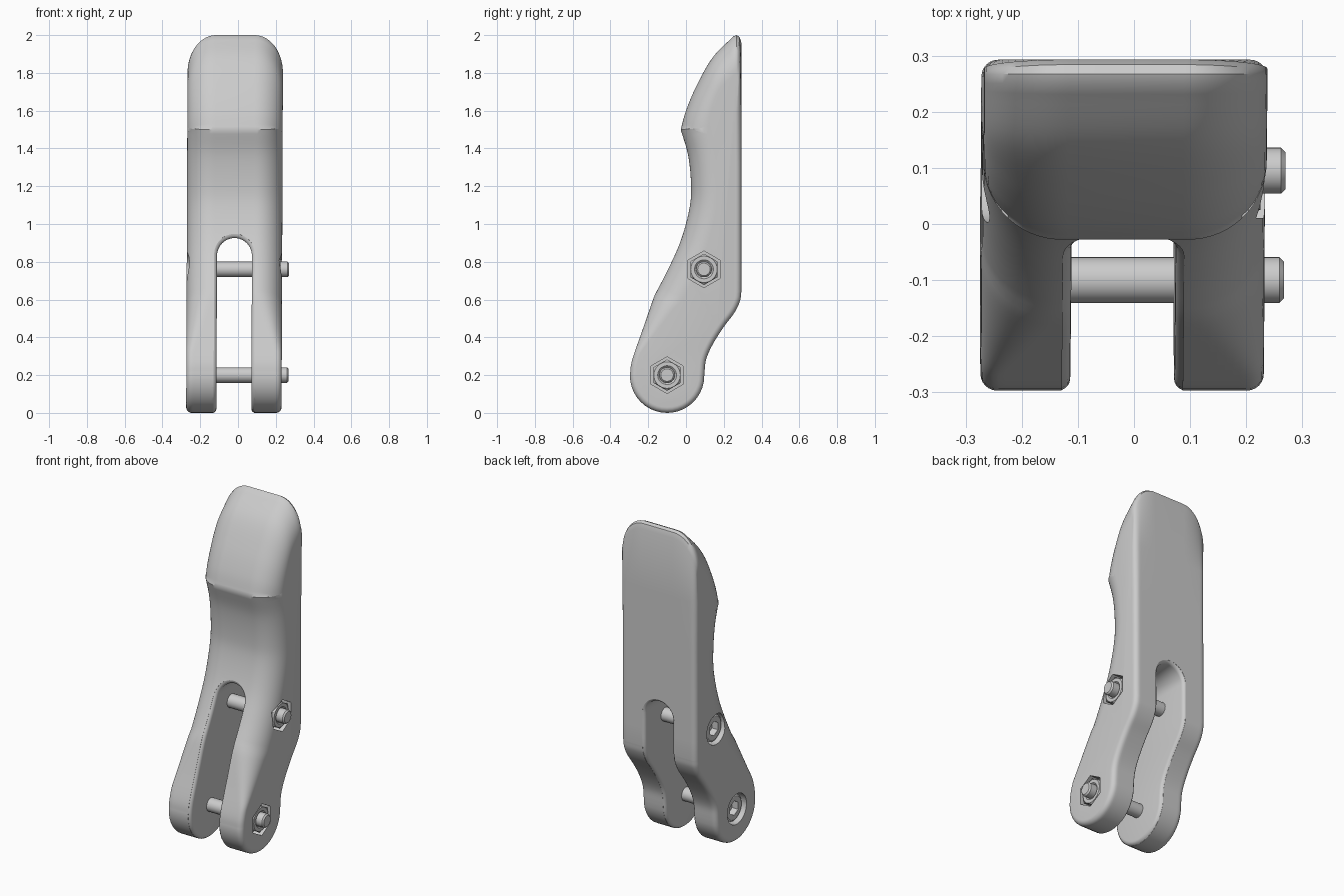
import bpy, bmesh, math
from mathutils import Vector

if "Cube" in bpy.data.objects:
    bpy.data.objects.remove(bpy.data.objects["Cube"])

grey = bpy.data.materials.new("grey metal")
grey.diffuse_color = (0.6, 0.6, 0.6, 1)
grey.use_nodes = True
grey.node_tree.nodes["Principled BSDF"].inputs["Base Color"].default_value = grey.diffuse_color
CX, HW = -0.018, 0.2525          # body centre and half width in x
BOLTS = [(0.095, 0.76), (-0.10, 0.20)]


def finish(name, bm):
    bmesh.ops.remove_doubles(bm, verts=bm.verts, dist=1e-5)
    bmesh.ops.recalc_face_normals(bm, faces=bm.faces)
    me = bpy.data.meshes.new(name)
    bm.to_mesh(me)
    bm.free()
    me.materials.append(grey)
    ob = bpy.data.objects.new(name, me)
    bpy.context.collection.objects.link(ob)
    return ob


def loft(name, rings, caps=True):
    bm = bmesh.new()
    vs = [[bm.verts.new(p) for p in r] for r in rings]
    n = len(vs[0])
    for a, b in zip(vs, vs[1:]):
        for i in range(n):
            k = (i + 1) % n
            bm.faces.new((a[i], a[k], b[k], b[i]))
    if caps:
        bm.faces.new(vs[0])
        bm.faces.new(vs[-1])
    return finish(name, bm)


def spline(pts, n=6):
    p = [Vector(q) for q in pts]
    p = [2 * p[0] - p[1]] + p + [2 * p[-1] - p[-2]]
    out = []
    for a, b, c, d in zip(p, p[1:], p[2:], p[3:]):
        for k in range(n):
            t = k / n
            out.append(0.5 * (2 * b + (c - a) * t + (2 * a - 5 * b + 4 * c - d) * t * t
                              + (3 * b - a - 3 * c + d) * t ** 3))
    return out + [p[-2]]


def smooth(ob, deg=35):
    bpy.ops.object.select_all(action='DESELECT')
    bpy.context.view_layer.objects.active = ob
    ob.select_set(True)
    bpy.ops.object.shade_smooth_by_angle(angle=math.radians(deg))


# Side profile in (y, z): front from bottom to tip, back from bottom to tip
R = 0.197
arc = [math.radians(t) for t in range(0, 90, 9)]
front = [Vector((-0.1 - R * math.sin(t), R - R * math.cos(t))) for t in arc]
front += spline([(-0.297, 0.2), (-0.285, 0.28), (-0.23, 0.44), (-0.168, 0.62)])[:-1]
front += spline([(-0.165, 0.625), (-0.09, 0.77), (-0.025, 0.92), (0.018, 1.08),
                 (0.027, 1.2), (0.012, 1.36), (-0.028, 1.5)])[:-1]
front += spline([(-0.028, 1.5), (0.0, 1.6), (0.055, 1.73), (0.14, 1.88), (0.25, 1.993)])
front += [Vector((0.267, 2.0))]
back = [Vector((-0.1 + R * math.sin(t), R - R * math.cos(t))) for t in arc]
back += spline([(0.097, 0.2), (0.106, 0.28), (0.14, 0.36), (0.2, 0.455),
                (0.256, 0.53), (0.285, 0.59), (0.293, 0.64)])
back += [Vector((0.293, z)) for z in (0.75, 1.0, 1.3, 1.6, 1.96)]
back += [Vector((0.284, 1.99))]
loop = front + back[:0:-1]
nl = len(loop)
inward = []
for i in range(nl):
    t = (loop[(i + 1) % nl] - loop[i - 1]).normalized()
    inward.append(Vector((t.y, -t.x)))


# Edge rounding: direction, depth and width of the fillet at each profile point
def rounding(i):
    p, n = loop[i], inward[i]
    if i < len(front):
        if p.y > 1.5:
            t = (p.y - 1.5) / 0.5
            return n.lerp(Vector((0, -1)), t), 0.14 + 0.06 * t, 0.15
        t = min(1, max(0, (p.y - 0.33) / 0.32))
        a = 0.03 + 0.11 * t
        return n, a, a
    if p.y > 1.9:
        return Vector((-0.08, -1)), 0.2, 0.15
    return n, 0.03, 0.03


def ring(d):
    out = []
    for i in range(nl):
        n, a, r = rounding(i)
        u = max(0, 1 - d / r)
        out.append(loop[i] + n * a * (1 - math.sqrt(max(0, 1 - u * u))))
    return out


steps = [0.15 * (1 - math.cos(k * math.pi / 28)) for k in range(15)]
xs = [(CX - HW + d, d) for d in steps] + [(CX + HW - d, d) for d in reversed(steps)]
body = loft("lever_body", [[(x, p.x, p.y) for p in ring(d)] for x, d in xs])


# Slot cutter with flared, rounded rims that follow the profile
def at(side, z):
    pts = front if side == 0 else back
    for k in range(len(pts) - 1):
        if pts[k + 1].y >= z - 1e-9:
            break
    t = (z - pts[k].y) / (pts[k + 1].y - pts[k].y)
    p = pts[k].lerp(pts[k + 1], t)
    idx = [k, k + 1] if side == 0 else [(nl - k) % nl, nl - k - 1]
    return p, inward[idx[0]].lerp(inward[idx[1]], t).normalized()


SW, SZ, RF = 0.0925, 0.84, 0.022
wall = [(-SW, R - R * math.cos(t), -1, 0) for t in arc]
wall += [(-SW, 0.2 + 0.04 * k, -1, 0) for k in range(16)]
cap = [math.pi * k / 24 for k in range(25)]
outline = wall + [(-SW * math.cos(t), SZ + SW * math.sin(t), -math.cos(t), math.sin(t))
                  for t in cap]
outline += [(-x, z, -ex, ez) for x, z, ex, ez in reversed(wall)]
rim = [math.radians(a) for a in (18, 36, 54, 72, 90)]
prof = [(-0.06, RF * (1 - math.sin(rim[0])))]
prof += [(RF * (1 - math.cos(a)), RF * (1 - math.sin(a))) for a in rim]
bm = bmesh.new()
rows = []
for x, z, ex, ez in outline:
    row = []
    for side, pr in ((0, prof), (1, prof[::-1])):
        for d, e in pr:
            p, n = at(side, z + ez * e)
            q = p + n * d
            row.append(bm.verts.new((CX + x + ex * e, q.x, q.y)))
    rows.append(row)
for a, b in zip(rows, rows[1:]):
    for j in range(len(a) - 1):
        bm.faces.new((a[j], a[j + 1], b[j + 1], b[j]))
N = len(rows)
for i in range(N // 2):
    for j in (0, -1):
        q = [rows[i][j], rows[i + 1][j], rows[N - 2 - i][j], rows[N - 1 - i][j]]
        bm.faces.new(list(dict.fromkeys(q)))
cutters = [finish("slot_cutter", bm)]


# Turned or hexagonal parts along x: sections are (x, radius, is_hex)
def turned(name, centre, sections):
    rings = []
    for x, r, hexa in sections:
        pts = []
        for k in range(36):
            a = math.tau * k / 36
            s = r * (math.cos(math.pi / 6) / math.cos(a % (math.pi / 3) - math.pi / 6)
                     if hexa else 1)
            pts.append((x, centre[0] + s * math.sin(a), centre[1] + s * math.cos(a)))
        rings.append(pts)
    return loft(name, rings)


for c in BOLTS:
    cutters.append(turned("nut_pocket_cutter", c, [(0.17, 0.097, 1), (0.4, 0.097, 1)]))
    cutters.append(turned("head_pocket_cutter", c, [(-0.4, 0.092, 0), (-0.19, 0.092, 0)]))

# Slight lean of the body, then cut slot and pockets
for ob in (body, cutters[0]):
    for v in ob.data.vertices:
        v.co.x += 0.004 * (v.co.z - 1)
bpy.context.view_layer.objects.active = body
for c in cutters:
    m = body.modifiers.new("cut", 'BOOLEAN')
    m.operation, m.solver, m.object = 'DIFFERENCE', 'EXACT', c
    bpy.ops.object.modifier_apply(modifier=m.name)
    bpy.data.objects.remove(c)
smooth(body)

# Bolts with socket heads, and nuts
for label, c, end in (("upper", BOLTS[0], 0.27), ("lower", BOLTS[1], 0.267)):
    smooth(turned(label + "_bolt", c, [
        (-0.215, 0.044, 1), (-0.255, 0.044, 1), (-0.255, 0.07, 0), (-0.248, 0.08, 0),
        (-0.18, 0.08, 0), (-0.18, 0.041, 0), (end - 0.008, 0.041, 0), (end, 0.033, 0)]))
    smooth(turned(label + "_nut", c, [
        (0.165, 0.083, 1), (0.217, 0.083, 1), (0.225, 0.07, 0), (0.225, 0.05, 0),
        (0.218, 0.042, 0)]))
